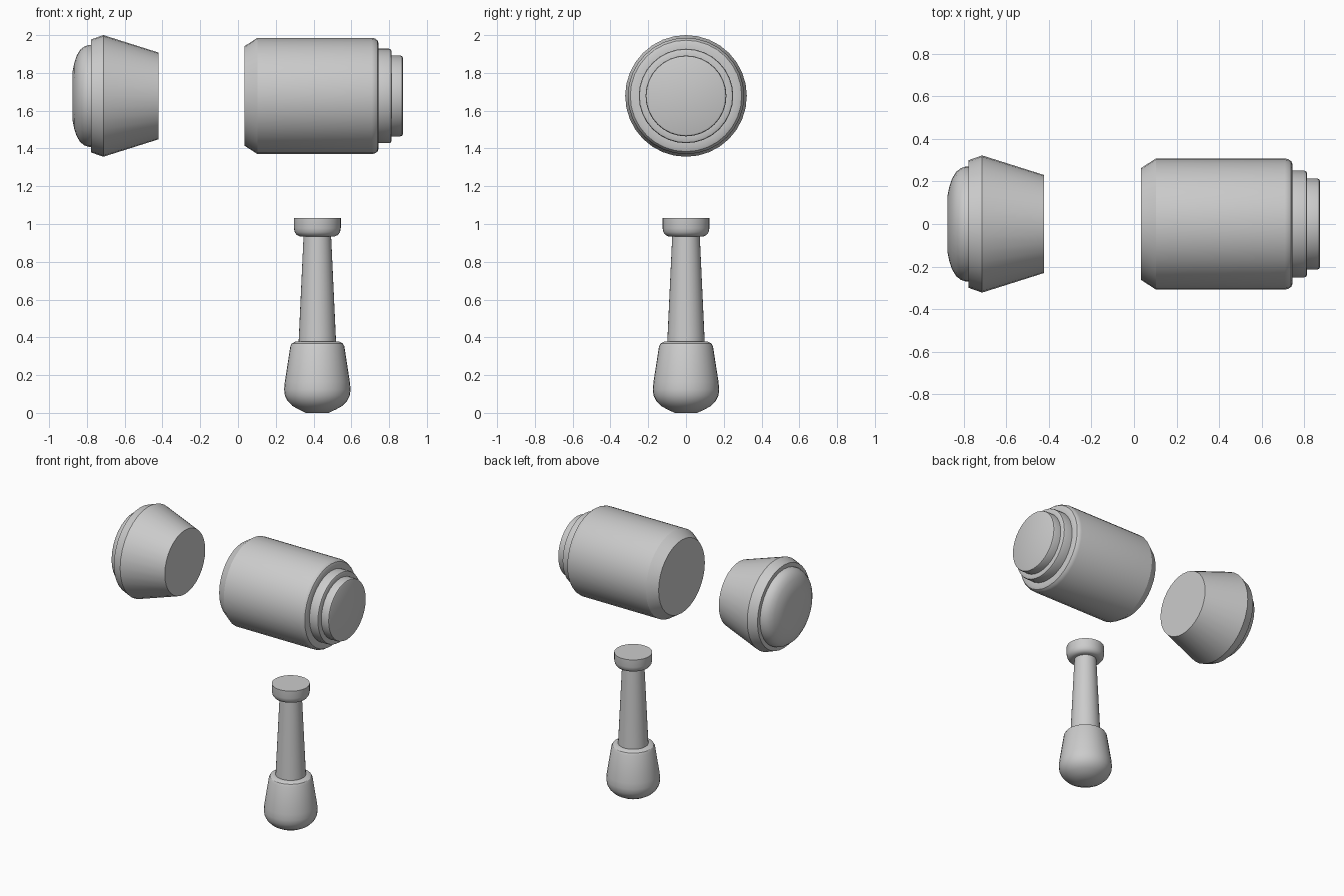
import bpy, bmesh, math
from mathutils import Matrix

if "Cube" in bpy.data.objects:
    bpy.data.objects.remove(bpy.data.objects["Cube"])

SIDES = 32


def lathe(name, profile, matrix):
    """Spin (radius, height) points around local z, capping both ends."""
    bm = bmesh.new()
    rings = []
    for r, h in profile:
        rings.append([bm.verts.new((r * math.cos(2 * math.pi * i / SIDES),
                                    r * math.sin(2 * math.pi * i / SIDES), h))
                      for i in range(SIDES)])
    for a, b in zip(rings, rings[1:]):
        for i in range(SIDES):
            j = (i + 1) % SIDES
            bm.faces.new((a[i], a[j], b[j], b[i]))
    bm.faces.new(rings[0][::-1])
    bm.faces.new(rings[-1])
    bm.transform(matrix)
    bmesh.ops.recalc_face_normals(bm, faces=bm.faces)
    mesh = bpy.data.meshes.new(name)
    bm.to_mesh(mesh)
    bm.free()
    obj = bpy.data.objects.new(name, mesh)
    bpy.context.collection.objects.link(obj)
    bpy.ops.object.select_all(action='DESELECT')
    obj.select_set(True)
    bpy.context.view_layer.objects.active = obj
    bpy.ops.object.shade_smooth_by_angle(angle=math.radians(30))
    return obj


# Horizontal parts share one axis along x
along_x = Matrix.Translation((0, 0, 1.678)) @ Matrix.Rotation(math.pi / 2, 4, 'Y')
upright = Matrix.Translation((0.42, 0, 0))

# Tapered end piece with a rounded cap
lathe("tapered_end", [
    (0.13, -0.876), (0.175, -0.867), (0.215, -0.853), (0.245, -0.835),
    (0.262, -0.813), (0.27, -0.79), (0.27, -0.778),
    (0.299, -0.778), (0.322, -0.713), (0.23, -0.422)], along_x)

# Barrel with a chamfered end and two stepped collars
lathe("barrel", [
    (0.263, 0.034), (0.308, 0.103), (0.308, 0.708), (0.304, 0.725),
    (0.295, 0.738), (0.28, 0.744),
    (0.25, 0.744), (0.25, 0.80), (0.247, 0.809), (0.238, 0.813),
    (0.214, 0.813), (0.214, 0.859), (0.211, 0.869), (0.202, 0.873)], along_x)

# Handle with a bulbous grip, tapered neck and cupped top
lathe("handle", [
    (0.06, 0.0), (0.10, 0.019), (0.132, 0.037), (0.157, 0.062),
    (0.172, 0.092), (0.176, 0.125), (0.172, 0.165),
    (0.143, 0.352), (0.135, 0.367), (0.115, 0.378),
    (0.099, 0.378), (0.073, 0.935),
    (0.094, 0.935), (0.109, 0.942), (0.12, 0.957), (0.124, 0.978),
    (0.124, 1.032)], upright)
